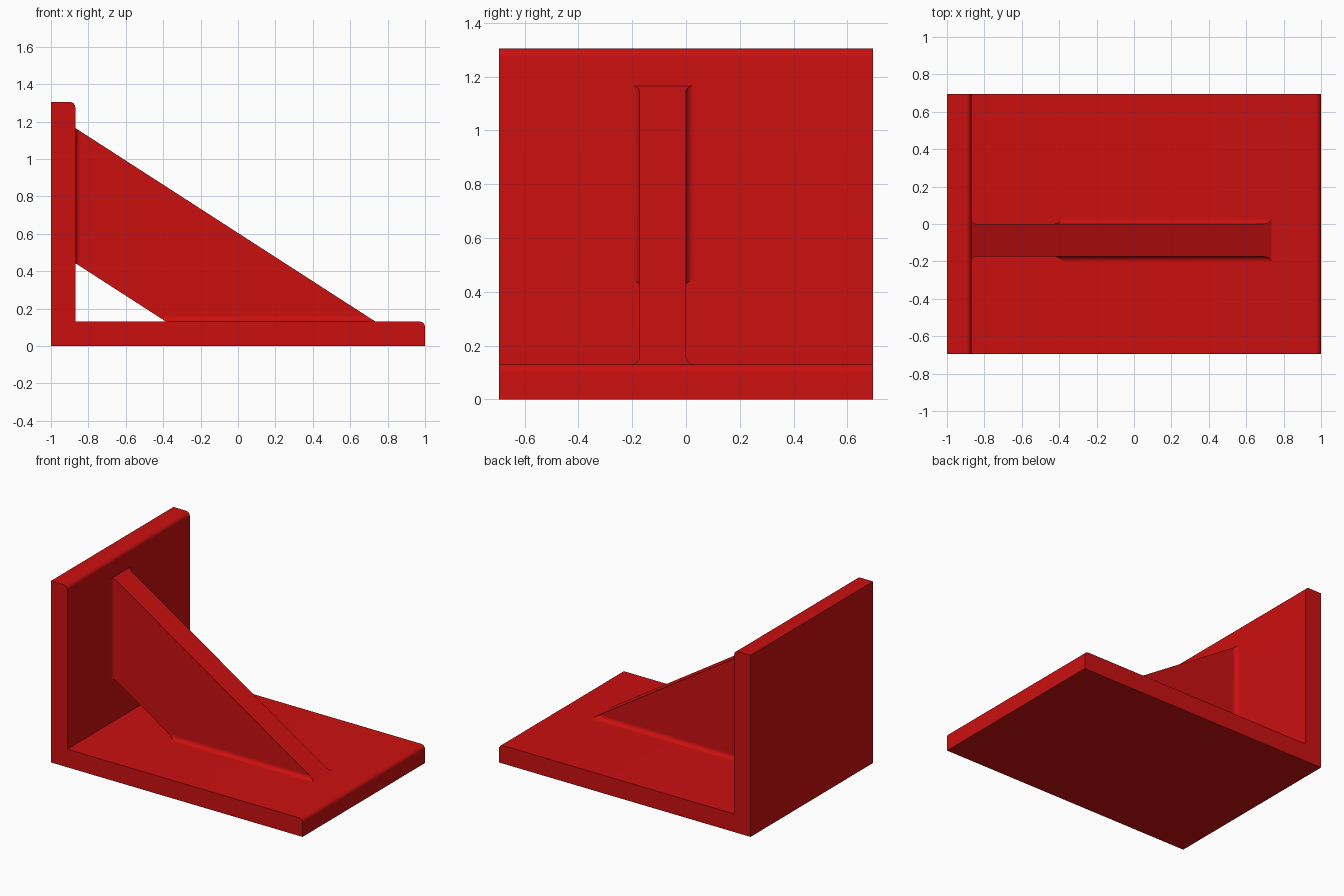
import bpy, bmesh, math

cube = bpy.data.objects.get("Cube")
if cube:
    bpy.data.objects.remove(cube, do_unlink=True)

HALF_W = 0.695            # half width of both plates
T = 0.13                  # plate thickness
WALL_X = -1 + T           # inner face of the upright plate
TOP = 1.305
R = 0.03                  # rounding and fillet radius
Y0, Y1 = -0.173, 0.0      # sides of the brace
X_HIGH, X_LOW = 0.735, -0.385   # where the sloped faces meet the base
SLOPE = 0.645

red = bpy.data.materials.new("red")
red.use_nodes = True
color = (0.6, 0.005, 0.005, 1)
red.diffuse_color = color
red.node_tree.nodes["Principled BSDF"].inputs["Base Color"].default_value = color


def loft(name, ring_a, ring_b):
    """Closed solid between two matching rings of points."""
    bm = bmesh.new()
    a = [bm.verts.new(p) for p in ring_a]
    b = [bm.verts.new(p) for p in ring_b]
    n = len(a)
    bm.faces.new(a)
    bm.faces.new(b[::-1])
    for i in range(n):
        j = (i + 1) % n
        bm.faces.new((a[j], a[i], b[i], b[j]))
    bmesh.ops.recalc_face_normals(bm, faces=bm.faces[:])
    mesh = bpy.data.meshes.new(name)
    bm.to_mesh(mesh)
    bm.free()
    mesh.materials.append(red)
    obj = bpy.data.objects.new(name, mesh)
    bpy.context.collection.objects.link(obj)
    bpy.ops.object.select_all(action="DESELECT")
    obj.select_set(True)
    bpy.context.view_layer.objects.active = obj
    bpy.ops.object.shade_smooth_by_angle(angle=math.radians(30))
    return obj


def arc(cx, cy, start, end, steps=8):
    angles = [math.radians(start + (end - start) * i / steps) for i in range(steps + 1)]
    return [(cx + R * math.cos(t), cy + R * math.sin(t)) for t in angles]


def extrude_y(name, profile, y0, y1):
    return loft(name, [(x, y0, z) for x, z in profile], [(x, y1, z) for x, z in profile])


# L-shaped base and upright plate with rounded outer edges
profile = [(-1, 0), (1, 0)] + arc(1 - R, T - R, 0, 90)
profile += [(WALL_X, T)] + arc(WALL_X - R, TOP - R, 0, 90) + [(-1, TOP)]
extrude_y("angle_plate", profile, -HALF_W, HALF_W)


# Sloped brace joining the two plates
def slope_z(x, foot):
    return T + (foot - x) * SLOPE


def slope_x(z, foot):
    return foot - (z - T) / SLOPE


brace = [(WALL_X, slope_z(WALL_X, X_LOW)), (X_LOW, T), (X_HIGH, T),
         (WALL_X, slope_z(WALL_X, X_HIGH))]
extrude_y("brace", brace, Y0, Y1)

# Concave fillets where the brace meets each plate
for side, y, sign in (("right", Y0, -1), ("left", Y1, 1)):
    section = [(0, 0)] + arc(R, R, 270, 180)
    wall = [(WALL_X + u, y + sign * v) for u, v in section]
    loft("wall_fillet_" + side,
         [(x, w, slope_z(x, X_LOW)) for x, w in wall],
         [(x, w, slope_z(x, X_HIGH)) for x, w in wall])
    base = [(y + sign * u, T + v) for u, v in section]
    loft("base_fillet_" + side,
         [(slope_x(z, X_LOW), w, z) for w, z in base],
         [(slope_x(z, X_HIGH), w, z) for w, z in base])
